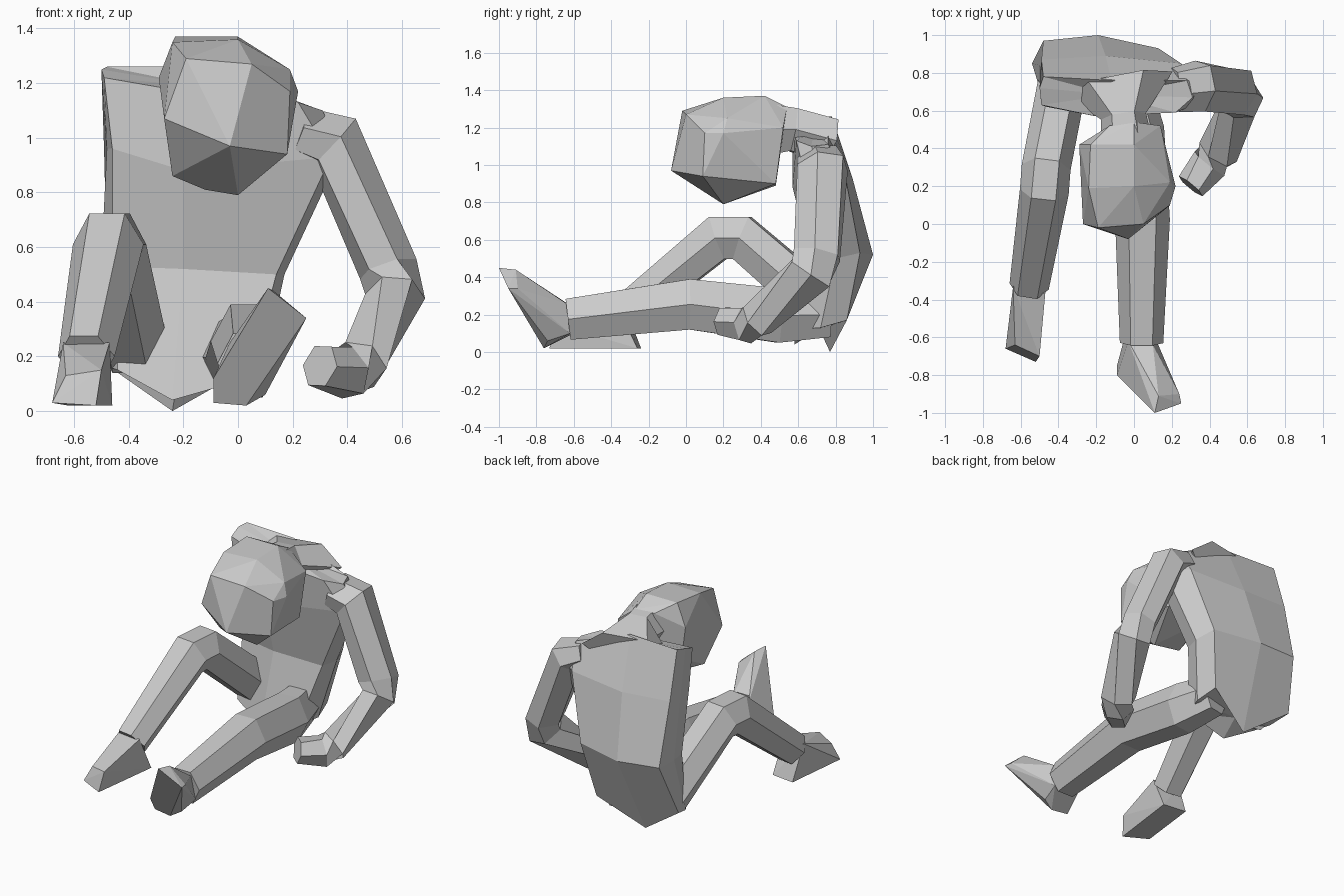
import bpy, bmesh, math
from mathutils import Vector


def finish(name, bm):
    bmesh.ops.recalc_face_normals(bm, faces=bm.faces)
    me = bpy.data.meshes.new(name)
    bm.to_mesh(me)
    bm.free()
    ob = bpy.data.objects.new(name, me)
    bpy.context.collection.objects.link(ob)
    return ob


def hull(name, pts):
    bm = bmesh.new()
    vs = [bm.verts.new(p) for p in pts]
    bmesh.ops.convex_hull(bm, input=vs)
    junk = [v for v in bm.verts if not v.link_faces]
    bmesh.ops.delete(bm, geom=junk, context='VERTS')
    bmesh.ops.dissolve_limit(bm, angle_limit=math.radians(6), verts=bm.verts, edges=bm.edges)
    return finish(name, bm)


def loft(name, rings):
    bm = bmesh.new()
    rows = [[bm.verts.new(p) for p in r] for r in rings]
    n = len(rows[0])
    for a, b in zip(rows, rows[1:]):
        for i in range(n):
            j = (i + 1) % n
            bm.faces.new((a[i], a[j], b[j], b[i]))
    for cap in (rows[0], rows[-1]):
        c = bm.verts.new(sum((v.co for v in cap), Vector()) / n)
        for i in range(n):
            bm.faces.new((cap[i], cap[(i + 1) % n], c))
    return finish(name, bm)


def limb(name, sections, ref, sides=6):
    # sections: (centre, half width, half height); ref fixes the height direction
    cs = [Vector(s[0]) for s in sections]
    ref = Vector(ref)
    rings = []
    for i, (_, w, h) in enumerate(sections):
        t = Vector()
        if i > 0:
            t += (cs[i] - cs[i - 1]).normalized()
        if i < len(cs) - 1:
            t += (cs[i + 1] - cs[i]).normalized()
        t.normalize()
        u = t.cross(ref).normalized()
        v = u.cross(t)
        k = h / math.sin(math.pi / 3)
        rings.append([cs[i] + u * w * math.cos(2 * math.pi * a / sides)
                      + v * k * math.sin(2 * math.pi * a / sides) for a in range(sides)])
    return loft(name, rings)


# Hunched torso: front left, front, front right, right, back right, back, back left, left
loft("torso", [
    [(-.44, .62, .15), (-.24, .58, .04), (.04, .58, .12), (.09, .72, .13),
     (.06, .86, .17), (-.24, .77, 0), (-.54, .85, .21), (-.50, .72, .17)],
    [(-.46, .70, .53), (-.2, .66, .52), (.14, .69, .50), (.17, .80, .5),
     (.13, .93, .53), (-.19, 1.0, .52), (-.48, .97, .54), (-.50, .84, .55)],
    [(-.46, .62, .96), (-.2, .57, .88), (.34, .64, .93), (.38, .74, .95),
     (.25, .85, .95), (-.15, .89, .93), (-.49, .87, .95), (-.48, .74, .96)],
    [(-.49, .63, 1.22), (-.2, .57, 1.17), (.22, .59, 1.13), (.31, .67, 1.1),
     (.28, .76, 1.11), (-.12, .76, 1.26), (-.48, .78, 1.26), (-.5, .72, 1.25)],
])

# Neck and bowed head
limb("neck", [((-.09, .75, 1.13), .30, .12), ((-.055, .57, 1.19), .12, .115),
              ((-.04, .42, 1.19), .14, .14)], (0, 0, 1))
hull("head", [
    (-.19, -.02, 1.29), (.05, 0, 1.27), (.19, .1, 1.17),
    (-.27, 0, 1.07), (-.03, -.08, .97), (.18, .09, .94),
    (-.24, .15, .86), (-.12, .2, .81), (0, .2, .79),
    (-.24, .19, 1.35), (0, .2, 1.36), (.19, .22, 1.25), (.22, .2, 1.17),
    (-.29, .42, 1.22), (-.23, .42, 1.37), (0, .42, 1.37),
    (.14, .52, 1.2), (.12, .48, .9), (-.15, .48, .89), (-.26, .42, 1.0),
    (0, .54, 1.31), (-.13, .52, 1.31)])

# Single arm with elbow and hand
limb("arm", [((.22, .71, 1.03), .09, .11), ((.35, .73, .985), .12, .125),
             ((.55, .70, .52), .11, .12), ((.575, .665, .42), .11, .12),
             ((.445, .38, .17), .1, .1), ((.40, .32, .14), .1, .09),
             ((.30, .20, .165), .085, .07)], (0, 1, .3))

# Outstretched leg
limb("straight_leg", [((-.03, .76, .20), .11, .12), ((.02, .50, .195), .14, .145),
                      ((.045, .02, .255), .145, .135),
                      ((.04, -.63, .175), .115, .11)], (0, 0, 1))
hull("straight_foot", [
    (-.09, -.75, .03), (.03, -.76, .02), (-.09, -.8, .12), (.1, -.74, .06),
    (-.03, -.62, .25), (.10, -.64, .26), (.12, -.62, .1), (-.05, -.6, .1),
    (.11, -1, .45), (.25, -.95, .34), (.13, -.91, .44), (.24, -.9, .34)])

# Raised, bent leg
limb("bent_leg", [((-.38, .74, .23), .13, .12), ((-.465, .30, .61), .13, .12),
                  ((-.475, .17, .61), .13, .12),
                  ((-.555, -.33, .20), .105, .095)], (0, 0, 1))
hull("bent_foot", [
    (-.62, -.24, .02), (-.46, -.26, .02), (-.68, -.66, .03), (-.52, -.73, .02),
    (-.63, -.64, .13), (-.5, -.70, .15), (-.64, -.33, .25), (-.47, -.37, .25)])
